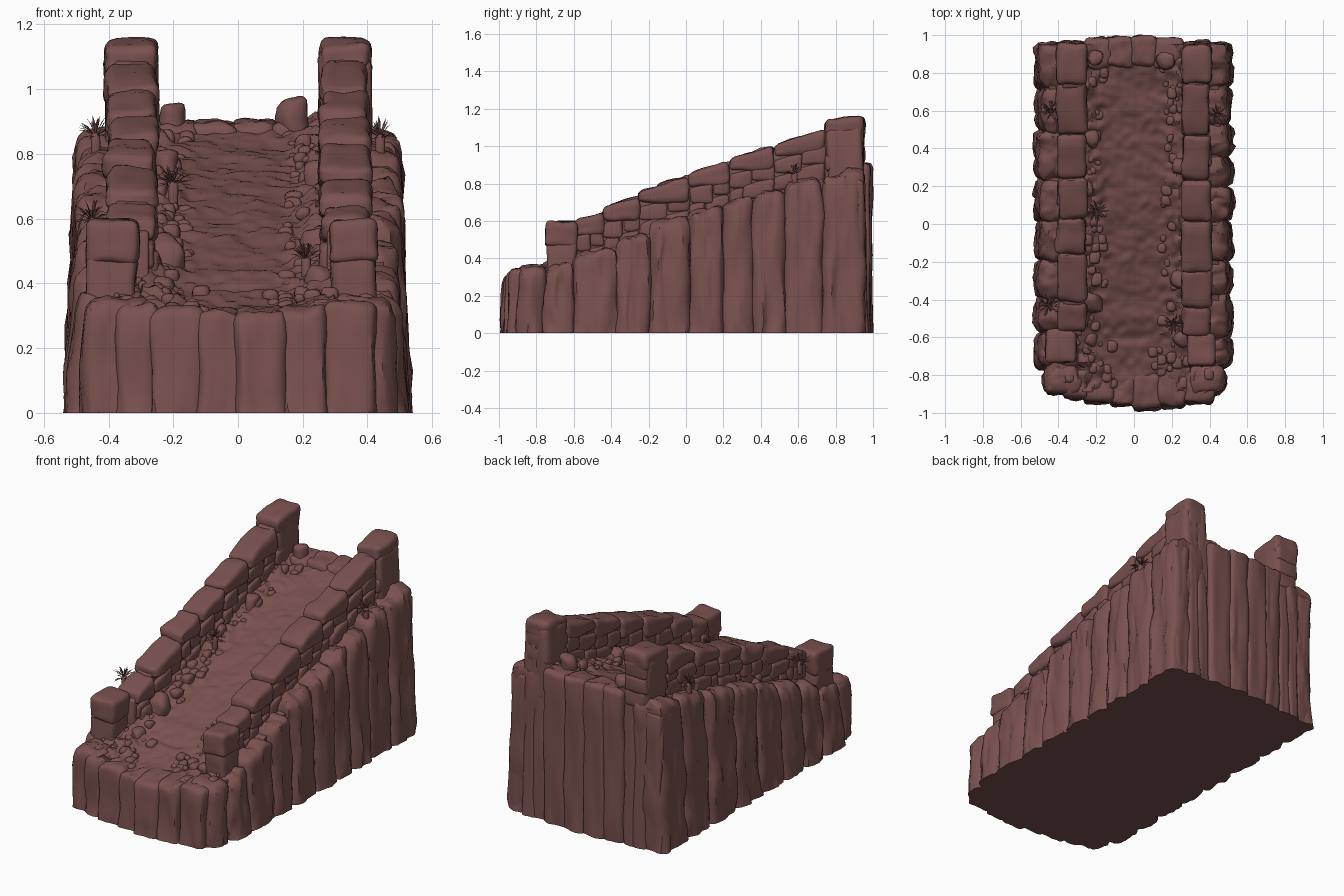
import bpy, bmesh, math, random
from mathutils import Vector, noise

if "Cube" in bpy.data.objects:
    bpy.data.objects.remove(bpy.data.objects["Cube"])

random.seed(7)
R = random.uniform
stone = bpy.data.materials.new("reddish_brown_rock")
stone.diffuse_color = (0.19, 0.082, 0.078, 1)
stone.use_nodes = True
stone.node_tree.nodes["Principled BSDF"].inputs["Base Color"].default_value = stone.diffuse_color


def interp(pts, y):
    for (a, u), (b, v) in zip(pts, pts[1:]):
        if y <= b:
            return u + (v - u) * max(0, (y - a) / (b - a))
    return pts[-1][1]


# Height profiles along y
def ramp(y):
    return interp([(-.85, .31), (-.6, .385), (-.5, .425), (.07, .63), (.95, .895)], y)


def ledge(y):
    return interp([(-1, .33), (-.65, .38), (-.3, .525), (.1, .67), (.45, .76), (.8, .86), (1, .87)], y)


def wall_top(y):
    return interp([(-.6, .59), (-.43, .65), (-.23, .755), (0, .85), (.3, .945),
                   (.5, 1.01), (.8, 1.13), (.95, 1.16)], y)


def finish(name, bm, angle=40):
    bmesh.ops.recalc_face_normals(bm, faces=bm.faces)
    me = bpy.data.meshes.new(name)
    bm.to_mesh(me)
    bm.free()
    me.materials.append(stone)
    ob = bpy.data.objects.new(name, me)
    bpy.context.collection.objects.link(ob)
    bpy.ops.object.select_all(action='DESELECT')
    ob.select_set(True)
    bpy.context.view_layer.objects.active = ob
    bpy.ops.object.shade_smooth_by_angle(angle=math.radians(angle))
    return ob


cubes = {}


def unit_cube(n):
    if n not in cubes:
        t = bmesh.new()
        bmesh.ops.create_cube(t, size=2)
        bmesh.ops.subdivide_edges(t, edges=t.edges[:], cuts=n, use_grid_fill=True)
        cubes[n] = bpy.data.meshes.new("tmp_cube")
        t.to_mesh(cubes[n])
        t.free()
    return cubes[n]


def rock(bm, lo, hi, r=.03, n=5, amp=.012, slope=0, lean=(0, 0), freq=(9, 9, 9)):
    """Rounded, noisy block (n >= 4); the top follows slope, and leans by lean."""
    start = len(bm.verts)
    bm.from_mesh(unit_cube(n))
    bm.verts.ensure_lookup_table()
    lo, hi = Vector(lo), Vector(hi)
    c, h = (lo + hi) / 2, (hi - lo) / 2
    r = min(r, *(k * .9 for k in h))
    step = 2 / (n + 1)
    seed = Vector((R(0, 50), R(0, 50), R(0, 50)))
    for v in bm.verts[start:]:
        p = Vector()
        for i in range(3):                      # grid lines packed into the rounding
            a = abs(v.co[i])
            k = round((1 - a) / step, 2)
            inner = a / (1 - 2 * step) * (h[i] - r)
            s = h[i] if k < .5 else h[i] - r * .45 if k < 1.5 else inner
            p[i] = math.copysign(s, v.co[i])
        q = Vector([max(-(h[i] - r), min(h[i] - r, p[i])) for i in range(3)])
        if (p - q).length > 1e-6:
            p = q + (p - q).normalized() * r
        t = (p.z + h.z) / (2 * h.z)
        w = p + c
        w += Vector((lean[0] * t, lean[1] * t, slope * p.y * t))
        f = Vector([w[i] * freq[i] for i in range(3)]) + seed
        w += noise.noise_vector(f) * amp + noise.noise_vector(f * 2.3) * amp * .45
        w.z = max(0, w.z)
        v.co = w


# Solid core with the rough ramp path as its top
bm = bmesh.new()
bmesh.ops.create_grid(bm, x_segments=64, y_segments=140, size=1)
for v in bm.verts:
    x, y = v.co.x * .45, v.co.y * .92 + .03
    if y < -.75:
        x *= .88
    e = min(1, max(0, (abs(x) - .12) / .12))
    z = ramp(y) + .03 * e * e
    z += noise.noise(Vector((x * 9, y * 9, 0))) * .012
    z += noise.noise(Vector((x * 24, y * 24, 3))) * (.01 + .022 * e)
    if abs(x) > .3:
        z = min(z, ledge(y) - .03)
    v.co = (x, y, z)
rim = [e for e in bm.edges if e.is_boundary]
low = bmesh.ops.extrude_edge_only(bm, edges=rim)["geom"]
for g in low:
    if isinstance(g, bmesh.types.BMVert):
        g.co.z = 0
bmesh.ops.edgeloop_fill(bm, edges=[e for e in bm.edges if e.is_boundary])
finish("ramp_path", bm)

# Tall cliff columns down both sides
bm = bmesh.new()
CF = (14, 14, 5)
cuts = {1: [-.76, -.6, -.37, -.19, .02, .2, .36, .53, .73, .95],
        -1: [-.77, -.57, -.39, -.19, .02, .24, .49, .72, .95]}
for s, ys in cuts.items():
    for a, b in zip(ys, ys[1:]):
        m = (a + b) / 2
        x0, x1 = sorted((s * .3, s * (.53 + R(-.006, .006))))
        rock(bm, (x0, a - .006, -.07), (x1, b + .006, ledge(m) + R(-.008, .012)),
             .055, 13, .02, .2, (-s * .032, 0), CF)
    # chamfered front corner
    x0, x1 = sorted((s * .28, s * .49))
    rock(bm, (x0, -.91, -.07), (x1, -.75, .36), .06, 9, .016, .05, (-s * .015, .01), CF)
finish("side_cliff_columns", bm)

# Front and back cliff columns
bm = bmesh.new()
for x0, x1, y in ((-.47, -.34, -.905), (-.38, -.24, -.935), (-.27, -.1, -.955), (-.13, .02, -.97),
                  (-.01, .15, -.995), (.12, .28, -.975), (.26, .43, -.955)):
    zt = .315 + .09 * abs((x0 + x1) / 2)
    rock(bm, (x0, y, -.07), (x1, y + .2, zt), .035, 9, .014, .08, (0, .015), CF)
finish("front_cliff_columns", bm)
bm = bmesh.new()
for x0, x1, y in ((-.26, -.12, .985), (-.15, 0, .99), (-.02, .12, .995), (.1, .26, .985),
                  (-.5, -.38, .955), (.38, .5, .955)):
    rock(bm, (x0, y - .16, -.07), (x1, y, .9 - .08 * (abs(x0 + x1) > .7)),
         .03, 9, .014, .1, (0, 0), CF)
for s in (-1, 1):                               # full-height columns that end the walls
    for a, b, z in ((.25, .345, 1.125), (.315, .41, 1.1)):
        x0, x1 = sorted((s * a, s * b))
        rock(bm, (x0, .78, -.07), (x1, .975, z), .03, 9, .011, .1, (0, -.03), CF)
finish("back_cliff_columns", bm)

# Parapet walls: core, coursed bricks and coping stones
copings = {1: [-.59, -.44, -.25, .02, .23, .47, .745, .945],
           -1: [-.57, -.41, -.155, .03, .245, .475, .74, .955]}
for s, ys in copings.items():
    side = "right" if s > 0 else "left"
    core, bricks, caps = bmesh.new(), bmesh.new(), bmesh.new()
    for a, b in zip(ys, ys[1:]):
        m, last = (a + b) / 2, b > .9
        top = wall_top(m) + (.01 if last else R(-.006, .006))
        x0, x1 = sorted((s * (.252 + R(-.006, .006)), s * (.405 + R(-.008, .006))))
        rock(caps, (x0, a - .002, top - .1), (x1, b + .002, top), .028, 7, .012, .12 if last else .31)
        x0, x1 = sorted((s * .275, s * .38))
        rock(core, (x0, a - .02, top - .4), (x1, b - (.04 if last else -.02), top - .04),
             .01, 4, .003, .3)
        for row in range(3):
            split = a + (b - a) * (.38 if row % 2 else .6) + R(-.02, .02)
            for c, d in ((a, split), (split, b)):
                zt = top - .085 - row * .085 + .33 * ((c + d) / 2 - m)
                i, o = .26 + R(-.008, .006), .398 + R(-.008, .008)
                x0, x1 = sorted((s * i, s * o))
                rock(bricks, (x0, c - .001, zt - .09), (x1, d + .001, zt), .02, 5, .009, .25)
    finish(side + "_wall_core", core)
    finish(side + "_wall_bricks", bricks)
    finish(side + "_wall_coping", caps)

# Squat posts at the foot of the walls
bm = bmesh.new()
for x0, x1, y0, y1 in ((.285, .43, -.75, -.58), (-.47, -.31, -.735, -.56)):
    rock(bm, (x0 + .006, y0 + .006, .25), (x1 - .004, y1 - .004, .49), .025, 6, .012)
    rock(bm, (x0, y0, .46), (x1, y1, .597), .025, 7, .01)
finish("wall_end_posts", bm)

# Boulders and rubble along the path edges and front corners
bm = bmesh.new()
for x, y, w, zt in ((-.2, .87, .04, .955), (.18, .86, .045, .98), (-.23, -.42, .06, .54),
                    (-.28, -.5, .05, .52), (.25, .3, .045, .78), (-.22, .45, .04, .82),
                    (-.24, .18, .04, .74), (.24, -.3, .045, .57), (.25, -.62, .045, .45),
                    (-.23, -.62, .04, .43)):
    rock(bm, (x - w, y - w, zt - .16), (x + w, y + w, zt), .05, 5, .02, 0, (0, .01))
for i in range(150):
    s = random.choice((-1, 1))
    y = R(-.88, .93) if i % 3 else R(-.88, -.6)
    x = s * (R(.15, .27) if y > -.58 else R(.1, .42))
    w = R(.01, .028)
    z = ramp(y) + (.012 if abs(x) > .19 else -.004)
    rock(bm, (x - w, y - w * 1.2, z - w), (x + w, y + w * 1.2, z + w), .02, 4, .009)
finish("rubble", bm, 50)

# Spiky grass tufts
bm = bmesh.new()
for x, y, z in ((.44, .58, .86), (-.44, .6, .865), (-.2, .07, .715), (.21, -.53, .48), (-.45, -.43, .605)):
    for k in range(26):
        az, el, ln = k * 2.4 + R(-.2, .2), R(-.1, 1.4), R(.055, .08)
        d = Vector((math.cos(az) * math.cos(el), math.sin(az) * math.cos(el), math.sin(el)))
        side = Vector((-math.sin(az), math.cos(az), 0)) * .005
        up = d.cross(side).normalized() * .002
        o = Vector((x, y, z - .01))
        mid = o + d * ln * .6
        tip = o + d * ln - Vector((0, 0, .008))
        ring = [bm.verts.new(p) for p in (o, mid + side, mid + up, mid - side, tip)]
        for a, b in ((1, 2), (2, 3), (3, 1)):
            bm.faces.new((ring[0], ring[a], ring[b]))
            bm.faces.new((ring[4], ring[b], ring[a]))
    # root clump
    rock(bm, (x - .015, y - .015, z - .08), (x + .015, y + .015, z), .012, 4, .002)
finish("grass_tufts", bm)

for me in cubes.values():
    bpy.data.meshes.remove(me)
